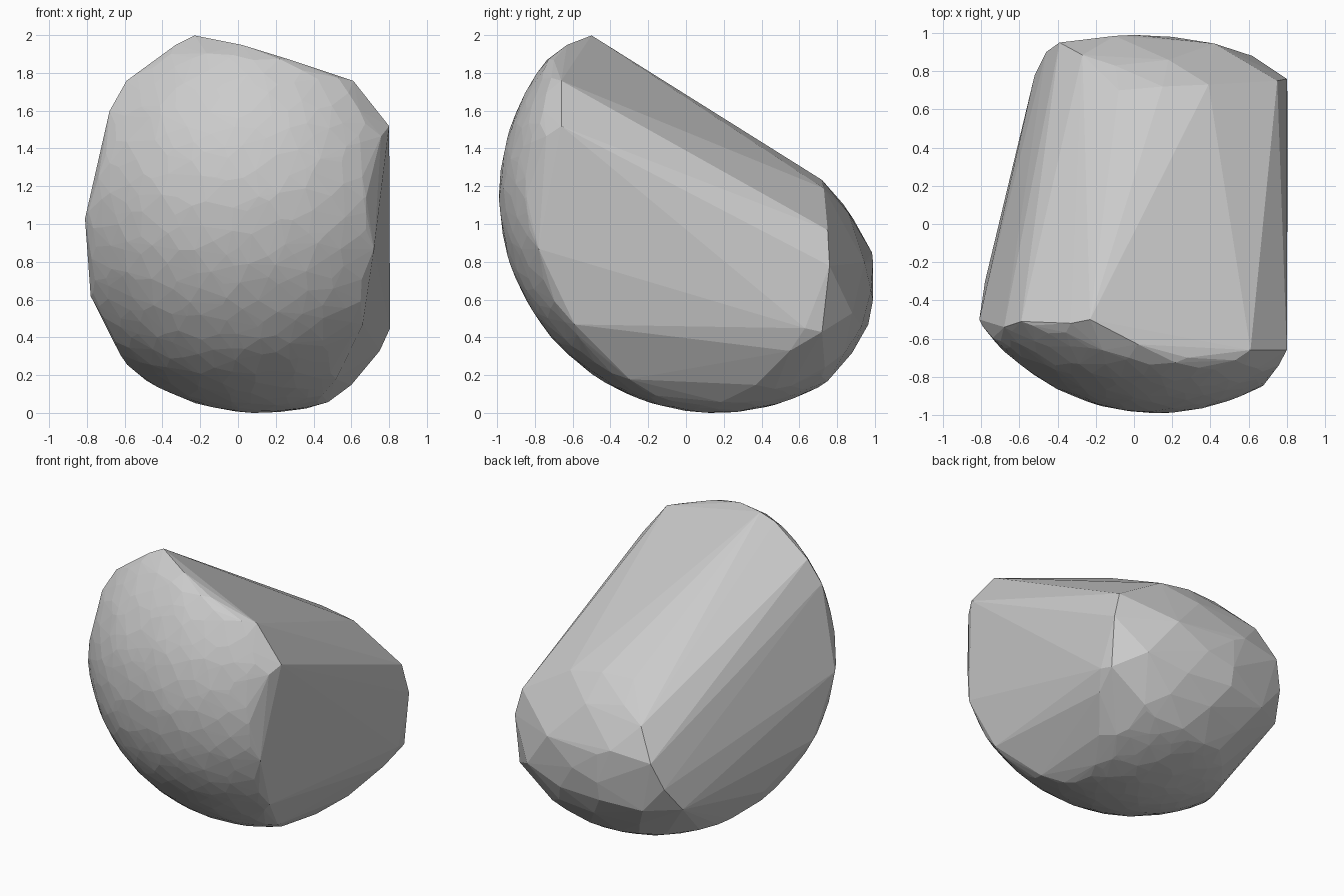
import bpy, bmesh, math, random
from mathutils import Vector

if "Cube" in bpy.data.objects:
    bpy.data.objects.remove(bpy.data.objects["Cube"])

random.seed(4)
CENTRE, RADIUS = Vector((0.12, 0.16, 1.15)), 1.15

# corners where the large chipped facets meet the round front
rim = {
    "peak": (-.23, -.50, 2.0), "peak_r": (.02, -.63, 1.95), "top_m": (.28, -.70, 1.87),
    "top_r": (.61, -.66, 1.76), "side_r": (.80, -.66, 1.52),
    "right_a": (.72, -.78, .87), "right_b": (.66, -.59, .47), "right_c": (.52, -.30, .18),
    "right_d": (.60, .37, .15), "right_e": (.75, .55, .33), "right_f": (.805, .63, .45),
    "right_g": (.79, .72, .43), "right_h": (.80, .76, .78), "right_i": (.75, .75, .97),
    "peak_l": (-.33, -.52, 1.95), "top_l": (-.59, -.51, 1.76), "side_l": (-.68, -.54, 1.60),
    "left_a": (-.81, -.50, 1.03), "left_b": (-.78, -.30, .62), "left_c": (-.64, .05, .35),
    "left_d": (-.52, .78, .47), "left_e": (-.46, .90, .64), "left_f": (-.39, .95, .82),
    "back_a": (-.27, .885, 1.03), "back_b": (-.08, .70, 1.24), "back_c": (.39, .73, 1.19),
}
# blunt rounded back end
back = [(.15, .72, 1.235), (-.10, .83, 1.11), (.18, .86, 1.06), (.42, .945, .80),
        (.62, .88, .53), (0, .99, .80), (-.10, .985, .85), (0, .99, .60), (.20, .98, .65),
        (0, .965, .47), (.33, .93, .46), (-.30, .91, .45), (.10, .88, .32),
        (.40, .84, .32), (-.20, .80, .29)]
# each flat facet passes through three corners
facets = ["side_r right_b right_f", "right_b right_c right_e", "right_c right_d right_e",
          "left_a left_b left_e", "left_a side_l left_f", "left_b left_c left_d",
          "peak top_l back_b", "peak top_r back_c", "top_r side_r right_i",
          "side_r right_a right_b", "side_l left_a left_b"]
planes = []
for f in facets:
    a, b, c = (Vector(rim[k]) for k in f.split())
    n = (b - a).cross(c - a).normalized()
    if n.dot(a - CENTRE) < 0:
        n = -n
    planes.append((n, a))


def on_round_part(p):
    if p.y > .76 or p.z > 1.93 or p.x < -.80:
        return False
    return all(n.dot(p - a) < -.01 for n, a in planes)


# irregular points over the round front and underside
points = [Vector(p) for p in list(rim.values()) + back]
COUNT = 1500
for i in range(COUNT):
    z = 1 - 2 * (i + .5) / COUNT
    t = i * math.pi * (3 - math.sqrt(5))
    r = math.sqrt(1 - z * z)
    d = Vector((r * math.cos(t), r * math.sin(t), z))
    d += Vector([random.uniform(-.035, .035) for _ in range(3)])
    p = CENTRE + d.normalized() * (RADIUS + random.uniform(-.003, .001))
    if on_round_part(p):
        points.append(p)

# wrap the points into one faceted boulder
bm = bmesh.new()
for p in points:
    bm.verts.new(p)
bmesh.ops.convex_hull(bm, input=bm.verts[:])
bmesh.ops.delete(bm, geom=[v for v in bm.verts if not v.link_faces], context='VERTS')
bmesh.ops.recalc_face_normals(bm, faces=bm.faces[:])
low = min(v.co.z for v in bm.verts)
bmesh.ops.translate(bm, verts=bm.verts[:], vec=(0, 0, -low))
mesh = bpy.data.meshes.new("boulder")
bm.to_mesh(mesh)
bm.free()
bpy.context.collection.objects.link(bpy.data.objects.new("boulder", mesh))
